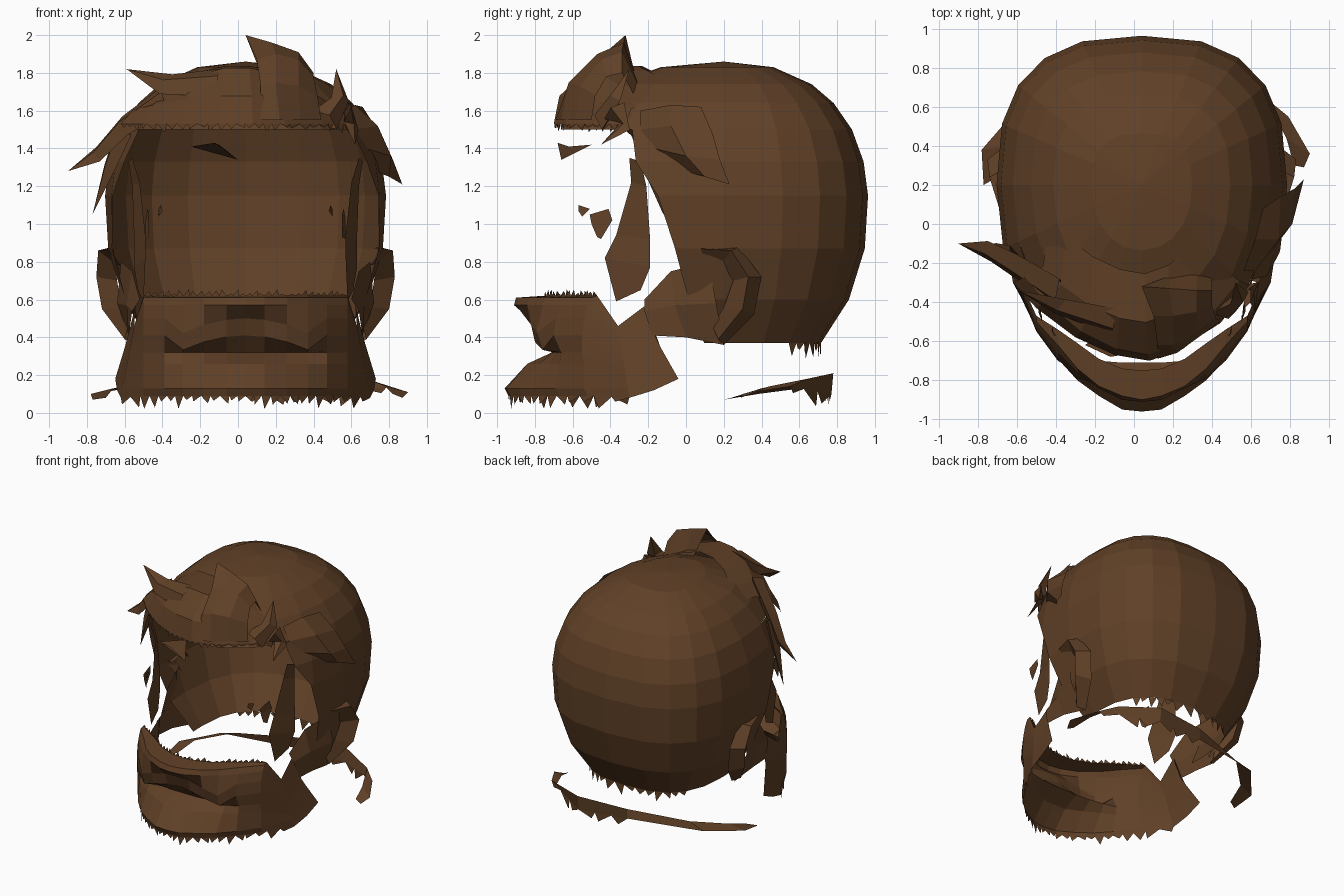
import bpy, bmesh, math, random
from mathutils import Vector

random.seed(4)
CENTRE_X = 0.04
HEAD = Vector((CENTRE_X, 0.2, 1.08))

cube = bpy.data.objects.get("Cube")
if cube:
    bpy.data.objects.remove(cube, do_unlink=True)

brown = bpy.data.materials.new("brown_hair")
brown.use_nodes = True
colour = (0.118, 0.052, 0.020, 1)
brown.diffuse_color = colour
shader = brown.node_tree.nodes["Principled BSDF"]
shader.inputs["Base Color"].default_value = colour
shader.inputs["Roughness"].default_value = 0.9


def finish(name, bm):
    """Turn a bmesh into a flat shaded object."""
    bmesh.ops.remove_doubles(bm, verts=bm.verts, dist=0.0005)
    bmesh.ops.recalc_face_normals(bm, faces=bm.faces)
    mesh = bpy.data.meshes.new(name)
    bm.to_mesh(mesh)
    bm.free()
    mesh.materials.append(brown)
    obj = bpy.data.objects.new(name, mesh)
    bpy.context.collection.objects.link(obj)
    return obj


def sheet(name, rows):
    """Loft an open surface through rows of equal length."""
    bm = bmesh.new()
    grid = [[bm.verts.new(p) for p in row] for row in rows]
    for upper, lower in zip(grid, grid[1:]):
        for i in range(len(upper) - 1):
            bm.faces.new((upper[i], upper[i + 1], lower[i + 1], lower[i]))
    return finish(name, bm)


def teeth(name, edge, count, drop):
    """Ragged triangles along an edge; negative drop points up."""
    bm = bmesh.new()
    edge = [Vector(p) for p in edge]

    def along(t):
        t *= len(edge) - 1
        i = min(int(t), len(edge) - 2)
        return edge[i].lerp(edge[i + 1], t - i)

    for k in range(count):
        a, b = along(k / count), along((k + 1) / count)
        tip = a.lerp(b, random.uniform(0.1, 0.9))
        tip.z -= drop * random.uniform(0.3, 1)
        bm.faces.new([bm.verts.new(p) for p in (a, b, tip)])
    return finish(name, bm)


def lock(name, path, width, thick):
    """Tapering hair lock with a diamond section."""
    path = [Vector(p) for p in path]
    bm = bmesh.new()
    rings = []
    for i, p in enumerate(path[:-1]):
        out = (p - HEAD).normalized()
        side = (path[i + 1] - p).cross(out).normalized()
        size = 1 - 0.6 * i / (len(path) - 1)
        offsets = (side * width, out * thick, -side * width, -out * thick)
        rings.append([bm.verts.new(p + o * size) for o in offsets])
    tip = bm.verts.new(path[-1])
    for k in range(4):
        n = (k + 1) % 4
        for a, b in zip(rings, rings[1:]):
            bm.faces.new((a[k], a[n], b[n], b[k]))
        bm.faces.new((rings[-1][k], rings[-1][n], tip))
    return finish(name, bm)


def side_point(s, p):
    return Vector((CENTRE_X + s * p[0], p[1], p[2]))


def mirrored(name, rows):
    for s, label in ((1, "left"), (-1, "right")):
        sheet(label + "_" + name, [[side_point(s, p) for p in r] for r in rows])


def interpolate(table, v):
    for (a, fa), (b, fb) in zip(table, table[1:]):
        if a >= v >= b:
            return fa + (fb - fa) * (a - v) / (a - b)
    return table[-1][1]


def skull_point(angle, z):
    """Point on the head; angle zero is the back."""
    if z > HEAD.z:
        f = max(0, 1 - ((z - HEAD.z) / 0.78) ** 2.3) ** (1 / 2.3)
    else:
        f = math.sqrt(1 - ((HEAD.z - z) / 0.96) ** 2)
    c, s = math.cos(angle), math.sin(angle)
    p = 0.76 if c > 0 else 0.93
    x = math.copysign(abs(s) ** p, s) * 0.745 * f
    y = math.copysign(abs(c) ** p, c) * (0.765 if c > 0 else 0.97) * f
    return Vector((CENTRE_X + x, HEAD.y + y, z))


def head_row(z, limit=math.pi, n=20):
    """Ring of fixed stations, clamped at the face opening."""
    turns = [math.pi * (2 * i / n - 1) for i in range(n + 1)]
    return [skull_point(max(-limit, min(limit, a)), z) for a in turns]


# Crown: full dome above the forehead
sheet("crown", [head_row(z) for z in (1.86, 1.83, 1.74, 1.64, 1.5)])

# Back of head: open at the face
front_edge = [(1.5, -0.28), (1.33, -0.26), (1.15, -0.14), (1, -0.1),
              (0.85, -0.05), (0.6, 0.02), (0.36, 0.1)]


def open_row(z):
    target = interpolate(front_edge, z)
    limit = math.pi / 2
    while skull_point(limit, z).y > target:
        limit += 0.01
    return head_row(z, limit)


back_rows = [open_row(z) for z in (1.5, 1.33, 1.15, 0.87, 0.6, 0.37)]
sheet("back_of_head", back_rows)
teeth("nape_ends", back_rows[-1][7:-7], 14, 0.09)

# Forehead fringe: a swept roll over the brow
fringe_x = (-0.62, -0.5, -0.3, -0.1, 0.08, 0.25, 0.45, 0.6)
fringe_y = (-0.3, -0.43, -0.58, -0.67, -0.70, -0.64, -0.48, -0.32)
fringe_low = [Vector((x, y, 1.53)) for x, y in zip(fringe_x, fringe_y)]
fringe_mid = [p + Vector((-0.1 * p.x, 0.03, 0.15 - 0.2 * p.x ** 2)) for p in fringe_low]
fringe_top = [Vector((p.x * 0.75, p.y * 0.72, 1.83 - 0.5 * p.x ** 2)) for p in fringe_low]
fringe_back = [Vector((p.x * 0.7, p.y * 0.72 + 0.25, 1.84 - 0.4 * p.x ** 2)) for p in fringe_low]
sheet("fringe", [fringe_back, fringe_top, fringe_mid, fringe_low])
teeth("fringe_ends", fringe_low, 26, 0.05)

# Quiff: tall crest standing over the fringe
sheet("quiff", [
    [(0.12, -0.69, 1.55), (0.12, -0.62, 1.73), (0.1, -0.47, 1.87), (0.04, -0.32, 2), (0.14, -0.28, 1.75)],
    [(0.22, -0.66, 1.55), (0.2, -0.62, 1.75), (0.2, -0.47, 1.9), (0.18, -0.33, 1.96), (0.2, -0.26, 1.75)],
    [(0.33, -0.58, 1.55), (0.32, -0.56, 1.73), (0.32, -0.45, 1.87), (0.32, -0.34, 1.91), (0.32, -0.24, 1.7)],
    [(0.44, -0.5, 1.55), (0.42, -0.48, 1.68), (0.4, -0.42, 1.78), (0.4, -0.34, 1.8), (0.4, -0.24, 1.62)]])

# Loose locks at the temples and on top
lock("right_long_lock", [(-0.38, -0.36, 1.67), (-0.6, -0.22, 1.52), (-0.74, -0.14, 1.37), (-0.9, -0.1, 1.28)], 0.11, 0.05)
lock("right_temple_lock", [(-0.6, -0.2, 1.5), (-0.68, -0.16, 1.3), (-0.77, -0.12, 1.05)], 0.1, 0.04)
lock("right_top_lock", [(-0.1, -0.5, 1.75), (-0.38, -0.42, 1.74), (-0.59, -0.34, 1.82)], 0.1, 0.05)
lock("left_top_lock", [(0.46, -0.45, 1.55), (0.54, -0.38, 1.66), (0.52, -0.3, 1.82)], 0.08, 0.05)
lock("left_brow_lock", [(0.58, -0.38, 1.6), (0.6, -0.32, 1.52), (0.62, -0.45, 1.42)], 0.07, 0.03)

# Left temple tuft: a broad folded flap
sheet("left_temple_tuft", [
    [(0.56, -0.24, 1.6), (0.62, -0.08, 1.63), (0.66, 0.08, 1.62)],
    [(0.62, -0.24, 1.5), (0.74, -0.08, 1.52), (0.75, 0.14, 1.48)],
    [(0.68, -0.17, 1.4), (0.81, 0, 1.36), (0.82, 0.18, 1.34)],
    [(0.7, -0.04, 1.29), (0.8, 0.1, 1.25), (0.87, 0.23, 1.21)]])

# Beard: lip ledge, moustache, mouth hollow and chin; columns run top to bottom
heights = (0.62, 0.61, 0.57, 0.5, 0.41, 0.32, 0.26, 0.13, 0.09)
depth_columns = [
    (0, (-0.75, -0.9, -0.91, -0.83, -0.78, -0.71, -0.84, -0.96, -0.94)),
    (0.1, (-0.74, -0.88, -0.9, -0.82, -0.8, -0.71, -0.84, -0.95, -0.93)),
    (0.22, (-0.69, -0.83, -0.84, -0.82, -0.8, -0.7, -0.78, -0.88, -0.87)),
    (0.33, (-0.61, -0.74, -0.76, -0.79, -0.76, -0.68, -0.72, -0.8, -0.78)),
    (0.43, (-0.54, -0.62, -0.66, -0.69, -0.7, -0.66, -0.67, -0.69, -0.67)),
    (0.54, (-0.47, -0.5, -0.52, -0.54, -0.55, -0.55, -0.54, -0.54, -0.52))]
half = []
for x, depths in depth_columns:
    droop = 0.7 * x * x
    half.append([Vector((x, y, z - (droop if i in (3, 4) and x < 0.4 else 0)))
                 for i, (y, z) in enumerate(zip(depths, heights))])
# Jaw columns: straight from upper to lower edge
for upper, lower in (((0.59, -0.36, 0.46), (0.66, -0.3, 0.08)),
                     ((0.58, -0.2, 0.58), (0.68, -0.17, 0.12)),
                     ((0.62, -0.17, 0.41), (0.69, -0.04, 0.18))):
    half.append([Vector(upper).lerp(Vector(lower), i / 8) for i in range(9)])
beard = [[side_point(-1, p) for p in col] for col in reversed(half[1:])]
beard += [[side_point(1, p) for p in col] for col in half]
sheet("beard", beard)
teeth("beard_ends", [col[-1] for col in beard[2:-2]], 28, 0.07)
teeth("moustache_ends", [col[0] for col in beard[3:-3]], 30, -0.035)

# Cheek bands joining beard to ears
mirrored("cheek_band", [
    [(0.56, -0.22, 0.6), (0.6, -0.08, 0.75), (0.66, 0.12, 0.8)],
    [(0.6, -0.22, 0.54), (0.63, -0.06, 0.57), (0.68, 0.16, 0.58)],
    [(0.62, -0.18, 0.41), (0.62, 0, 0.4), (0.6, 0.2, 0.36)]])

# Ear surrounds: curled rims
mirrored("ear_rim", [
    [(0.68, 0.1, 0.87), (0.7, 0.28, 0.88), (0.7, 0.4, 0.72), (0.66, 0.36, 0.52), (0.58, 0.2, 0.36)],
    [(0.73, 0.08, 0.87), (0.78, 0.24, 0.86), (0.79, 0.33, 0.72), (0.76, 0.3, 0.55), (0.64, 0.17, 0.39)],
    [(0.66, 0.1, 0.78), (0.69, 0.19, 0.79), (0.68, 0.25, 0.7), (0.66, 0.2, 0.56), (0.62, 0.14, 0.46)]])

# Face strips falling from the temples to the beard
mirrored("face_strip", [
    [(0.6, -0.3, 1.35), (0.62, -0.24, 1.33)],
    [(0.56, -0.29, 1.22), (0.6, -0.21, 1.2)],
    [(0.53, -0.37, 0.94), (0.59, -0.19, 0.92)],
    [(0.53, -0.43, 0.82), (0.59, -0.19, 0.77)],
    [(0.54, -0.37, 0.59), (0.57, -0.24, 0.65)]])
mirrored("cheek_scrap", [
    [(0.51, -0.51, 1.05), (0.52, -0.41, 1.08)],
    [(0.51, -0.5, 1), (0.53, -0.39, 1.02)],
    [(0.51, -0.47, 0.93), (0.53, -0.45, 0.92)]])
mirrored("small_scrap", [
    [(0.45, -0.57, 1.1), (0.46, -0.51, 1.08)],
    [(0.44, -0.57, 1.07), (0.46, -0.55, 1.04)]])
sheet("brow_scrap", [
    [(-0.25, -0.62, 1.41), (-0.12, -0.68, 1.43)],
    [(-0.1, -0.5, 1.42), (0, -0.66, 1.34)]])

# Loose collar strip around the neck, sloping outwards
strip_inner = [(-0.7, 0.24, 0.08), (-0.66, 0.4, 0.13), (-0.45, 0.6, 0.17), (0, 0.74, 0.2),
               (0.4, 0.78, 0.21), (0.68, 0.64, 0.18), (0.78, 0.44, 0.14), (0.82, 0.3, 0.1)]
strip_outer = [(-0.77, 0.2, 0.07), (-0.78, 0.38, 0.1), (-0.58, 0.61, 0.13), (0, 0.73, 0.12),
               (0.4, 0.77, 0.1), (0.79, 0.55, 0.14), (0.9, 0.36, 0.11), (0.87, 0.29, 0.08)]
sheet("neck_strip", [strip_inner, strip_outer])
teeth("neck_strip_ends", strip_outer[3:6], 6, 0.09)
